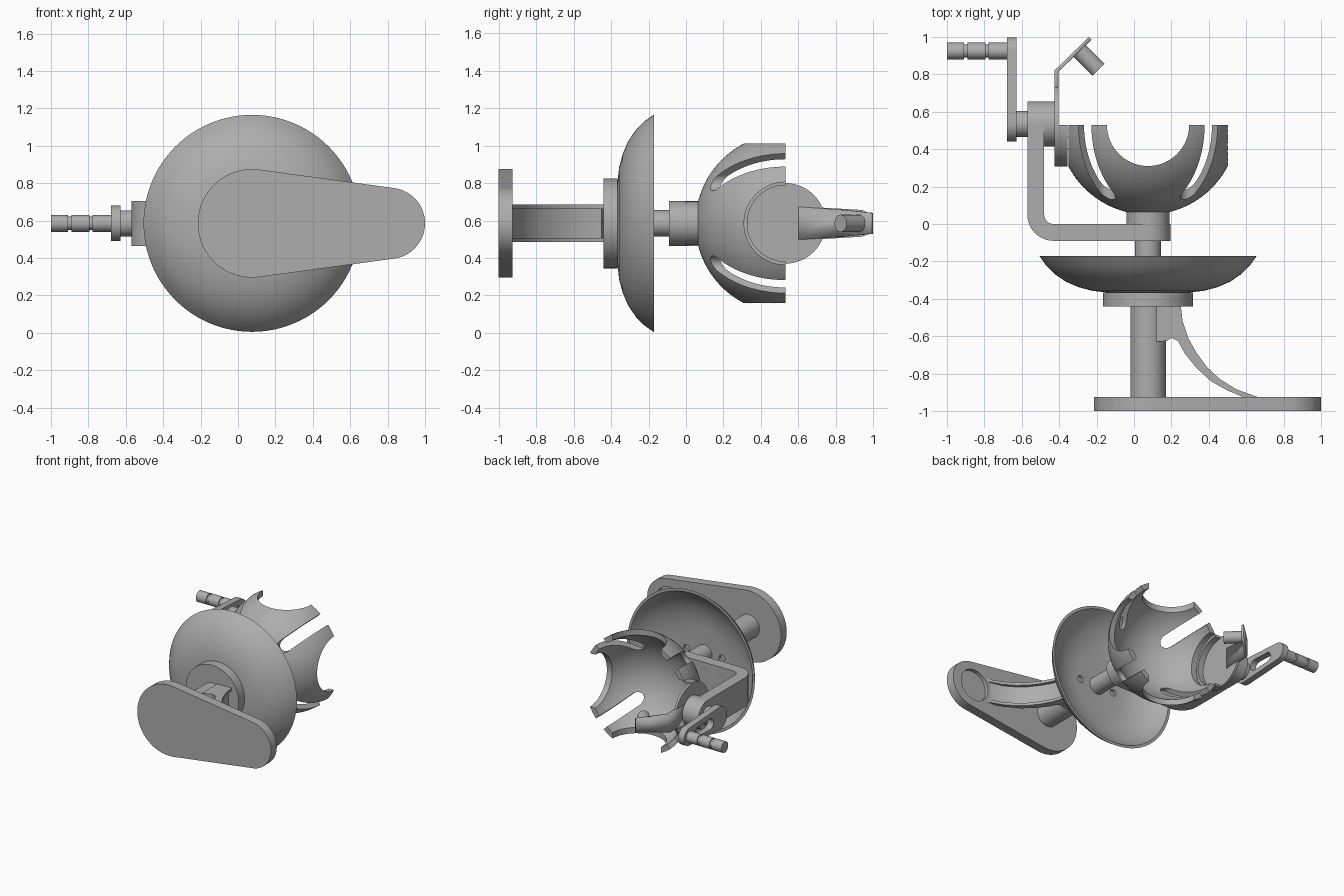
import bpy, bmesh, math
from mathutils import Vector

old = bpy.data.objects.get("Cube")
if old:
    bpy.data.objects.remove(old, do_unlink=True)

CX, CZ, BY = 0.075, 0.585, 0.53      # main axis (x, z) and bowl centre y

mat = bpy.data.materials.new("plain_grey")
mat.use_nodes = True
GREY = (0.42, 0.42, 0.42, 1)
mat.diffuse_color = GREY
mat.node_tree.nodes["Principled BSDF"].inputs["Base Color"].default_value = GREY


def finish(name, bm):
    bmesh.ops.remove_doubles(bm, verts=bm.verts, dist=1e-5)
    bmesh.ops.recalc_face_normals(bm, faces=bm.faces)
    mesh = bpy.data.meshes.new(name)
    bm.to_mesh(mesh)
    bm.free()
    mesh.materials.append(mat)
    ob = bpy.data.objects.new(name, mesh)
    bpy.context.collection.objects.link(ob)
    return ob


def place(axis, u, v, w):
    return {"x": (w, u, v), "y": (u, w, v), "z": (u, v, w)}[axis]


def prism(name, outline, axis, lo, hi):
    """Extrude a flat outline along an axis."""
    bm = bmesh.new()
    a = [bm.verts.new(place(axis, u, v, lo)) for u, v in outline]
    b = [bm.verts.new(place(axis, u, v, hi)) for u, v in outline]
    bm.faces.new(a)
    bm.faces.new(b)
    for i in range(len(a)):
        j = (i + 1) % len(a)
        bm.faces.new((a[i], a[j], b[j], b[i]))
    return finish(name, bm)


def arc(c, r, start, end, n=32):
    return [(c[0] + r * math.cos(start + (end - start) * i / n),
             c[1] + r * math.sin(start + (end - start) * i / n)) for i in range(n + 1)]


def cylinder(name, axis, c, r, lo, hi):
    return prism(name, arc(c, r, 0, math.tau, 64)[:-1], axis, lo, hi)


def capsule(c1, r1, c2, r2):
    """Outline around two circles joined by tangents."""
    d = Vector(c2) - Vector(c1)
    t = math.atan2(d.y, d.x)
    a = math.acos((r1 - r2) / d.length)
    return arc(c1, r1, t + a, t + math.tau - a) + arc(c2, r2, t - a, t + a)


def lathe(name, profile, steps=96):
    """Revolve a closed (radius, y) loop about the main axis."""
    bm = bmesh.new()
    rings = [[bm.verts.new((CX + r * math.cos(k * math.tau / steps), y,
                            CZ + r * math.sin(k * math.tau / steps)))
              for r, y in profile] for k in range(steps)]
    for k in range(steps):
        p, q = rings[k], rings[(k + 1) % steps]
        for i in range(len(profile)):
            j = (i + 1) % len(profile)
            bm.faces.new((p[i], p[j], q[j], q[i]))
    bmesh.ops.dissolve_degenerate(bm, edges=bm.edges, dist=1e-5)
    return finish(name, bm)


def cut(ob, cutters):
    for c in cutters:
        m = ob.modifiers.new("cut", "BOOLEAN")
        m.operation, m.solver, m.object = "DIFFERENCE", "EXACT", c
    bpy.context.view_layer.objects.active = ob
    for m in list(ob.modifiers):
        bpy.ops.object.modifier_apply(modifier=m.name)
    for c in cutters:
        bpy.data.objects.remove(c, do_unlink=True)


# Base plate with a round recess in its rear face
plate = prism("base_plate", capsule((CX, CZ), 0.29, (0.81, CZ), 0.19), "y", -1, -0.925)
cut(plate, [cylinder("recess_cutter", "y", (0.79, CZ), 0.13, -0.955, -0.9)])

# Column, flange and shaft
axis = (CX, CZ)
cylinder("column", "y", axis, 0.095, -0.93, -0.43)
cylinder("flange", "y", axis, 0.24, -0.44, -0.365)
cylinder("shaft", "y", axis, 0.07, -0.36, -0.08)

# Curved brace: a recessed web between two rims
outer = [(0.25, -0.435), (0.26, -0.52), (0.29, -0.61), (0.335, -0.69), (0.39, -0.765),
         (0.46, -0.83), (0.55, -0.885), (0.67, -0.928)]
inner = [(0.59, -0.928), (0.5, -0.89), (0.41, -0.84), (0.33, -0.765), (0.27, -0.69),
         (0.235, -0.625), (0.2, -0.61), (0.175, -0.625), (0.12, -0.63), (0.12, -0.435)]
prism("brace_web", [(x - 0.022, max(y - 0.015, -0.928)) for x, y in outer] + inner,
      "z", CZ - 0.085, CZ + 0.085)
for side, s in (("lower", -1), ("upper", 1)):
    prism("brace_rim_" + side, outer + inner, "z", CZ + s * 0.077, CZ + s * 0.1)

# Shallow dish, thin walled, with two small holes
out = [(0, -0.366), (0.22, -0.366), (0.3, -0.357), (0.37, -0.338), (0.44, -0.308),
       (0.5, -0.267), (0.545, -0.222), (0.58, -0.172)]
dish = lathe("dish", out + [(r - 0.022 * r / 0.58, y + 0.022 * (1 - (r / 0.58) ** 4))
                            for r, y in reversed(out)])
cut(dish, [cylinder("hole_cutter", "y", (CX + s * 0.16, CZ), 0.028, -0.5, -0.2)
           for s in (-1, 1)])

# L-shaped arm with round ends
elbow = arc((-0.43, 0.05), 0.14, math.pi, 1.5 * math.pi, 12)
fillet = arc((-0.43, 0.05), 0.05, 1.5 * math.pi, math.pi, 12)
prism("side_arm", [(-0.57, 0.535)] + elbow + [(CX, -0.09), (CX, 0)] + fillet
      + [(-0.48, 0.535)], "z", CZ - 0.12, CZ + 0.12)
cylinder("arm_foot", "y", axis, 0.12, -0.09, 0)
cylinder("bowl_hub", "y", axis, 0.116, -0.01, 0.07)
cylinder("arm_boss", "x", (0.535, CZ), 0.12, -0.57, -0.42)

# Slotted hemispherical bowl with four scallops
R, T = 0.48, 0.042
dome = [(R * math.sin(a), BY - R * math.cos(a)) for a in
        (i * math.pi / 48 for i in range(25))]
shell = dome + [(r * (R - T) / R, BY + (y - BY) * (R - T) / R) for r, y in reversed(dome)]
bowl = lathe("bowl", shell)
cutters = [cylinder("scallop_cutter", "x", (BY, CZ), 0.22, -1, 1),
           cylinder("scallop_cutter", "z", (CX, BY), 0.22, 0, 1.2)]
for k in range(4):
    d = Vector((math.cos((k + 0.5) * math.pi / 2), math.sin((k + 0.5) * math.pi / 2)))
    c = Vector(axis)
    cutters.append(prism("slot_cutter", capsule(c + d * 0.315, 0.049, c + d * 0.7, 0.049),
                         "y", -0.1, 0.7))
cut(bowl, cutters)

# Side disc with a half rim, in the bowl's right scallop
cylinder("side_disc", "x", (BY, CZ), 0.215, -0.425, -0.405)
prism("half_rim", arc((BY, CZ), 0.222, math.pi / 2, 1.5 * math.pi)
      + arc((BY, CZ), 0.203, 1.5 * math.pi, math.pi / 2), "x", -0.425, -0.355)

# Bent tapering tab and its angled peg
bm = bmesh.new()
rows = [[bm.verts.new((x, y, CZ + s * h)) for s in (-1, 1)]
        for x, y, h in ((-0.415, 0.6, 0.088), (-0.415, 0.817, 0.074), (-0.235, 0.992, 0.056))]
for p, q in zip(rows, rows[1:]):
    bm.faces.new((p[0], p[1], q[1], q[0]))
tab = finish("bent_tab", bm)
solid = tab.modifiers.new("thickness", "SOLIDIFY")
solid.thickness, solid.offset, solid.use_even_offset = 0.02, 0, True
peg = cylinder("peg", "x", (0, 0), 0.046, 0, 0.148)
peg.location = (-0.295, 0.93, CZ)
peg.rotation_euler = (0, 0, -math.pi / 4)

# Crank with a long slot
cylinder("crank_pivot", "x", (0.535, CZ), 0.07, -0.64, -0.56)
crank = prism("crank_arm", capsule((0.535, CZ), 0.095, (0.925, CZ), 0.072), "x", -0.68, -0.627)
cut(crank, [prism("crank_cutter", capsule((0.66, CZ), 0.045, (0.81, CZ), 0.04),
                  "x", -0.8, -0.5)])

# Grooved handle
cylinder("handle_core", "x", (0.925, CZ), 0.036, -0.99, -0.66)
for i, (lo, hi) in enumerate(((-1, -0.908), (-0.89, -0.795), (-0.777, -0.67))):
    cylinder("handle_grip_%d" % (i + 1), "x", (0.925, CZ), 0.045, lo, hi)

# Smooth curved walls, keep edges sharp
bpy.ops.object.select_all(action="DESELECT")
for ob in bpy.context.collection.objects:
    if ob.type == "MESH" and mat.name in ob.data.materials:
        ob.select_set(True)
        bpy.context.view_layer.objects.active = ob
bpy.ops.object.shade_smooth_by_angle(angle=math.radians(30))
